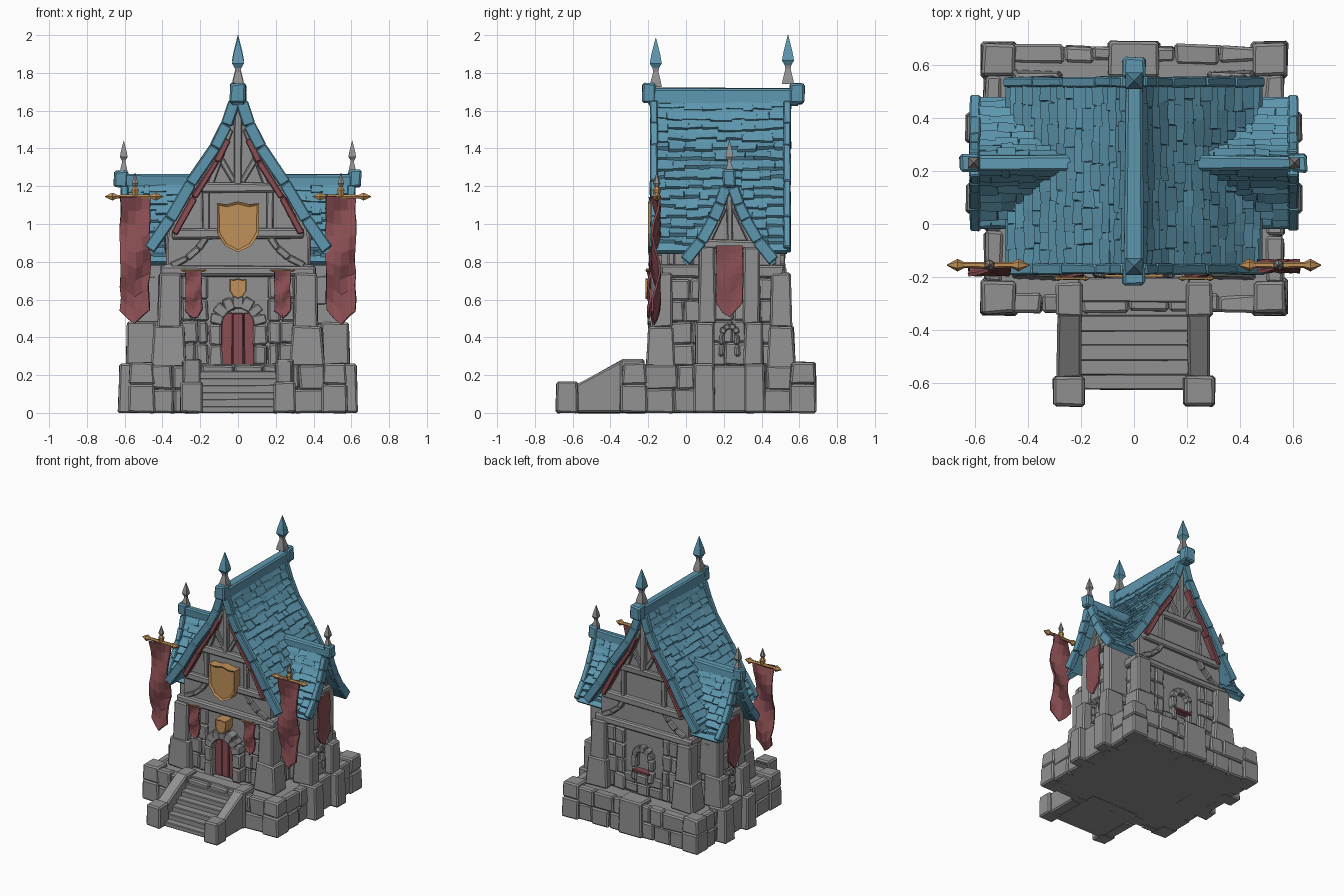
import bpy, bmesh, math, random
from mathutils import Matrix, Vector

random.seed(7)
if "Cube" in bpy.data.objects:
    bpy.data.objects.remove(bpy.data.objects["Cube"])


def material(name, rgb):
    m = bpy.data.materials.new(name)
    m.use_nodes = True
    m.diffuse_color = (*rgb, 1)
    b = m.node_tree.nodes["Principled BSDF"]
    b.inputs["Base Color"].default_value = (*rgb, 1)
    b.inputs["Roughness"].default_value = 0.9
    return m


STONE = material("grey stone", (0.29, 0.285, 0.285))
ROOF = material("blue shingle", (0.11, 0.31, 0.43))
CLOTH = material("red cloth", (0.25, 0.075, 0.085))
GOLD = material("gold", (0.53, 0.28, 0.1))
ID = Matrix()
QUADS = ((3, 2, 1, 0), (4, 5, 6, 7), (0, 1, 5, 4), (1, 2, 6, 5), (2, 3, 7, 6), (3, 0, 4, 7))


def finish(bm, name, mats, M=ID):
    bmesh.ops.recalc_face_normals(bm, faces=bm.faces[:])
    bm.transform(M)
    me = bpy.data.meshes.new(name)
    bm.to_mesh(me)
    bm.free()
    for m in mats:
        me.materials.append(m)
    ob = bpy.data.objects.new(name, me)
    bpy.context.scene.collection.objects.link(ob)
    return ob


def hexa(bm, pts, jit, bev):
    """Roughly hewn six-sided block."""
    vs = [bm.verts.new(Vector(p) + Vector([random.uniform(-jit, jit) for _ in range(3)])) for p in pts]
    fs = [bm.faces.new([vs[i] for i in q]) for q in QUADS]
    if bev:
        edges = list(dict.fromkeys(e for f in fs for e in f.edges))
        bmesh.ops.bevel(bm, geom=edges, offset=bev, segments=1, affect='EDGES', clamp_overlap=True)


def box(bm, xs, ys, zs, top=1.0, jit=0.006, bev=0.01):
    (x0, x1), (y0, y1), (z0, z1) = sorted(xs), sorted(ys), sorted(zs)
    cx, cy = (x0 + x1) / 2, (y0 + y1) / 2
    ring = [(x0, y0), (x1, y0), (x1, y1), (x0, y1)]
    pts = [(x, y, max(0, z0)) for x, y in ring]
    pts += [(cx + (x - cx) * top, cy + (y - cy) * top, z1) for x, y in ring]
    hexa(bm, pts, jit if z0 > 0.01 else jit * 0.5, bev)


def beam(bm, p, q, w, y0, y1, jit=0.004, bev=0.006):
    """Timber from p to q in the xz plane, w wide, spanning y0 to y1."""
    p, q = Vector(p), Vector(q)
    d = (q - p).normalized()
    n = Vector((-d.y, d.x)) * w / 2
    ring = [p - n, q - n, q + n, p + n]
    hexa(bm, [(v.x, y, v.y) for y in (y0, y1) for v in ring], jit, bev)


def prism(bm, half, y0, y1):
    """Solid from a half outline mirrored in x."""
    out = half + [(-x, z) for x, z in reversed(half) if x > 0]
    f = bm.faces.new([bm.verts.new((x, y0, z)) for x, z in out])
    r = bmesh.ops.extrude_face_region(bm, geom=[f], use_keep_orig=True)
    vs = [g for g in r["geom"] if isinstance(g, bmesh.types.BMVert)]
    bmesh.ops.translate(bm, verts=vs, vec=(0, y1 - y0, 0))
    return f


def lathe(bm, prof, sides, M):
    rings = [[bm.verts.new(M @ Vector((r * math.cos(a), r * math.sin(a), z)))
              for a in [math.tau * (i + 0.5) / sides for i in range(sides)]] for r, z in prof]
    for a, b in zip(rings, rings[1:]):
        for i in range(sides):
            j = (i + 1) % sides
            bm.faces.new((a[i], a[j], b[j], b[i]))
    bm.faces.new(rings[0])
    bm.faces.new(rings[-1])


def stones(bm, a, b, z0, z1, rows, n, depth):
    """Courses of random stones along an axis-aligned line."""
    along_x = abs(a[0] - b[0]) > abs(a[1] - b[1])
    for r in range(rows):
        za, zb = z0 + (z1 - z0) * r / rows, z0 + (z1 - z0) * (r + 1) / rows
        cuts = [0] + [(i + random.uniform(-0.3, 0.3)) / n for i in range(1, n)] + [1]
        for s, t in zip(cuts, cuts[1:]):
            d = depth / 2 * random.uniform(0.8, 1.25)
            if along_x:
                box(bm, (a[0] + (b[0] - a[0]) * s, a[0] + (b[0] - a[0]) * t), (a[1] - d, a[1] + d), (za, zb))
            else:
                box(bm, (a[0] - d, a[0] + d), (a[1] + (b[1] - a[1]) * s, a[1] + (b[1] - a[1]) * t), (za, zb))


def arch(bm, z0, zs, r, w, y0, y1, n=7):
    for s in (-1, 1):
        box(bm, (s * (r - w / 2), s * (r + w / 2)), (y0, y1), (z0, (z0 + zs) / 2))
        box(bm, (s * (r - w / 2), s * (r + w / 2)), (y0, y1), ((z0 + zs) / 2, zs))
    pts = [(r * math.cos(math.pi * i / n), zs + r * math.sin(math.pi * i / n)) for i in range(n + 1)]
    for p, q in zip(pts, pts[1:]):
        beam(bm, p, q, w, y0, y1)


def along(prof, t):
    seg = [math.dist(a, b) for a, b in zip(prof, prof[1:])]
    d = t * sum(seg)
    for a, b, l in zip(prof, prof[1:], seg):
        if d <= l + 1e-6:
            return a[0] + (b[0] - a[0]) * d / l, a[1] + (b[1] - a[1]) * d / l
        d -= l


def roof(name, prof, y0, y1, courses, tiles, M=ID, ends=(0, 1)):
    """Concave gable roof: boards, ragged shingles, rake boards."""
    bm = bmesh.new()
    for s in (-1, 1):
        put = lambda p, dz: (s * p[0], p[1] - dz)
        for a, b in zip(prof, prof[1:]):
            beam(bm, put(a, 0.07), put(b, 0.07), 0.035, y0 + 0.02, y1 - 0.02, 0, 0)
            for e in ends:
                ye = (y0, y0 + 0.04) if e == 0 else (y1 - 0.04, y1)
                beam(bm, put(a, 0.055), put(b, 0.055), 0.062, *ye, 0.003, 0.006)
        for c in range(courses):
            a, b = along(prof, c / courses), along(prof, min(1, (c + 1.25) / courses))
            cuts = [(i + random.uniform(-0.35, 0.35) * (0 < i < tiles)) / tiles for i in range(tiles + 1)]
            for u, v in zip(cuts, cuts[1:]):
                k = random.uniform(-0.012, 0.01)
                beam(bm, put(a, 0.05), (s * (b[0] + k / 2), b[1] - 0.022 - k), 0.02,
                     y0 + 0.03 + (y1 - y0 - 0.06) * u, y0 + 0.03 + (y1 - y0 - 0.06) * v, 0.004, 0)
    return finish(bm, name, [ROOF], M)


def banner(name, cx, w, ztop, zsh, ztip, y, wave, M=ID):
    bm = bmesh.new()
    rows, cols = 9, 4
    grid = []
    for r in range(rows + 1):
        t = r / rows
        grid.append([])
        for c in range(cols + 1):
            u = c / cols * 2 - 1
            low = zsh - (zsh - ztip) * (1 - abs(u)) + random.uniform(-0.01, 0.01)
            grid[-1].append(bm.verts.new((cx + u * w / 2 + random.uniform(-1, 1) * wave * 0.25,
                            y + wave * math.sin(t * 10 + u * 1.5), ztop + t * (low - ztop))))
    for g, h in zip(grid, grid[1:]):
        for c in range(cols):
            bm.faces.new((g[c], g[c + 1], h[c + 1], h[c]))
    finish(bm, name, [CLOTH], M).modifiers.new("thickness", 'SOLIDIFY').thickness = 0.012


def finial(name, loc, scale, tip):
    bm = bmesh.new()
    prof = [(.045, 0), (.038, .03), (.02, .08), (.024, .1), (.045, .125), (.034, .17), (.002, .26)]
    lathe(bm, prof, 4, Matrix.Translation(loc) @ Matrix.Scale(scale, 4))
    for f in bm.faces:
        f.material_index = int(f.calc_center_median().z > loc[2] + 0.105 * scale)
    finish(bm, name, [STONE, tip])


# Plinth
bm = bmesh.new()
box(bm, (-.53, .53), (-.3, .64), (0, .24), jit=0)
for y in (-.3, .64):
    stones(bm, (-.46, y), (.46, y), 0, .25, 2, 6, .06)
for s in (-1, 1):
    stones(bm, (s * .53, -.22), (s * .53, .56), 0, .25, 2, 5, .06)
    for y in (-.275, .62):
        box(bm, (s * .44, s * .58), (y - .07, y + .07), (0, .15), .98)
        box(bm, (s * .445, s * .575), (y - .065, y + .065), (.15, .265), .93)
box(bm, (-.1, .1), (.55, .69), (0, .27), .95)
finish(bm, "plinth", [STONE])

# Stairs with sloped side walls and end posts
bm = bmesh.new()
for i in range(7):
    box(bm, (-.21, .21), (-.625 + i * .055, -.2), (0, .037 * (i + 1)), jit=.004, bev=.005)
for s in (-1, 1):
    side = [(-.58, 0), (-.24, 0), (-.24, .28), (-.58, .15)]
    slope = [(-.58, 0), (-.34, 0), (-.34, .28), (-.58, .15)]
    hexa(bm, [(s * x, y, z) for x in (.2, .29) for y, z in slope], .004, .01)
    box(bm, (s * .195, s * .295), (-.35, -.22), (0, .283))
    box(bm, (s * .185, s * .305), (-.69, -.57), (0, .165), .95)
finish(bm, "stairs", [STONE])

# Main hall walls
MAIN = [(.02, 1.7), (.06, 1.58), (.12, 1.46), (.25, 1.27), (.36, 1.08), (.47, .92)]
bm = bmesh.new()
prism(bm, [(0, 1.6)] + [(x, z - .08) for x, z in MAIN[1:5]] + [(.37, .9), (.37, .2)], -.13, .5)
for s in (-1, 1):
    stones(bm, (s * .37, -.1), (s * .37, .47), .25, .71, 4, 5, .05)
    box(bm, (s * .34, s * .41), (-.15, .52), (.72, .785))
    for y in (-.08, .02, .36, .46):
        box(bm, (s * .35, s * .385), (y - .02, y + .02), (.78, .96))
finish(bm, "hall_walls", [STONE])

# Timbered front and back facades
BACK = Matrix.Translation((0, .37, 0)) @ Matrix.Rotation(math.pi, 4, 'Z')
for side, M in (("front", ID), ("back", BACK)):
    bm, trim = bmesh.new(), bmesh.new()
    for z, w in ((.75, .41), (.95, .35), (1.19, .2)):
        box(bm, (-w, w), (-.165, -.12), (z - .028, z + .028))
    beam(bm, (0, 1.2), (0, 1.62), .04, -.16, -.12)
    for s in (-1, 1):
        box(bm, (s * .27, s * .46), (-.21, -.06), (.24, .46), .85)
        box(bm, (s * .295, s * .425), (-.19, -.07), (.45, .74), .88)
        beam(bm, (s * .15, 1.2), (s * .04, 1.5), .03, -.155, -.12)
        beam(bm, (s * .02, 1.22), (s * .1, 1.36), .03, -.15, -.12)
        beam(bm, (s * .17, .96), (s * .17, 1.18), .035, -.155, -.12)
        curve = [(.33 - .18 * math.sin(a), .77 + .16 * (1 - math.cos(a))) for a in (1.57, 1.2, .8, .4)]
        curve = [(.35, .78), (.27, .82), (.21, .87), (.17, .93)]
        for p, q in zip(curve, curve[1:]):
            beam(bm, (s * p[0], p[1]), (s * q[0], q[1]), .035, -.155, -.12)
        for a, b in zip(MAIN[1:], MAIN[2:5]):
            beam(trim, (s * a[0] * .93, a[1] - .13), (s * b[0] * .93, b[1] - .13), .034, -.178, -.13)
        stones(bm, (s * .16, -.135), (s * .3, -.135), .25, .72, 4, 2, .04)
    if side == "front":
        arch(bm, .25, .47, .118, .07, -.2, -.11)
    else:
        stones(bm, (-.16, -.13), (.16, -.13), .25, .4, 2, 3, .05)
        arch(bm, .36, .54, .07, .045, -.17, -.11, 5)
        box(trim, (-.07, .07), (-.185, -.13), (.425, .445), jit=.002, bev=.004)
    finish(bm, side + "_facade", [STONE], M)
    finish(trim, side + "_gable_trim", [CLOTH], M)

# Door, shield and keystone emblem
bm = bmesh.new()
for x in (-.058, 0, .058):
    box(bm, (x - .028, x + .028), (-.155, -.12), (.25, .53), jit=.002, bev=.004)
finish(bm, "door", [CLOTH])
for name, k, zc in (("shield", 1, 1.12), ("door_emblem", .4, .712)):
    bm = bmesh.new()
    half = [(0, 0), (.06, -.015), (.11, -.01), (.11, -.17), (.07, -.235), (0, -.27)]
    f = prism(bm, [(x * k, zc + z * k) for x, z in half], -.2 - .015 * (k < 1), -.13)
    bmesh.ops.recalc_face_normals(bm, faces=bm.faces[:])
    bmesh.ops.inset_individual(bm, faces=[f], thickness=.014 * k, depth=-.01 * k)
    finish(bm, name, [GOLD])

# Main roof, ridge and finials
roof("main_roof", MAIN, -.19, .555, 15, 9)
bm = bmesh.new()
box(bm, (-.035, .035), (-.2, .6), (1.63, 1.722), .95)
for y in (-.195, .59):
    box(bm, (-.043, .043), (y - .037, y + .037), (1.635, 1.745))
finish(bm, "main_ridge", [ROOF])
for n, y, z in (("front", -.16, 1.725), ("back", .54, 1.74)):
    finial(n + "_finial", (0, y, z), 1, ROOF)

# Side wings, built facing forward and turned outward
WING = [(.02, 1.25), (.05, 1.16), (.085, 1.08), (.15, .965), (.235, .86)]
for side, s in (("left", 1), ("right", -1)):
    M = Matrix.Translation((0, .23, 0)) @ Matrix.Rotation(s * math.pi / 2, 4, 'Z')
    bm = bmesh.new()
    prism(bm, [(0, 1.19)] + [(x, z - .06) for x, z in WING[1:4]] + [(.14, .85), (.14, 0)], -.5, -.2)
    box(bm, (-.14, .14), (-.58, -.3), (0, .25))
    stones(bm, (-.09, -.51), (.09, -.51), .25, .85, 5, 2, .04)
    box(bm, (-.17, .17), (-.54, -.48), (.87, .915))
    beam(bm, (0, .9), (0, 1.18), .03, -.53, -.49)
    arch(bm, .3, .42, .04, .03, -.55, -.5, 4)
    for t in (-1, 1):
        beam(bm, (t * .11, .9), (t * .02, 1.1), .025, -.525, -.49)
        for w, y, z0, z1 in ((.19, -.635, 0, .26), (.18, -.59, .25, .48), (.165, -.55, .47, .88)):
            box(bm, (t * .075, t * w), (y, y + .16), (z0, z1), .93)
        stones(bm, (t * .14, -.48), (t * .14, -.36), .26, .88, 4, 1, .04)
    finish(bm, side + "_wing", [STONE], M)
    roof(side + "_wing_roof", WING, -.62, -.2, 8, 5, M, ends=(0,))
    bm = bmesh.new()
    box(bm, (-.028, .028), (-.62, -.2), (1.19, 1.262))
    box(bm, (-.034, .034), (-.655, -.585), (1.195, 1.285))
    finish(bm, side + "_wing_ridge", [ROOF], M)
    finial(side + "_wing_finial", (s * .605, .23, 1.275), .64, STONE)
    banner(side + "_wing_banner", 0, .14, .885, .58, .5, -.575, .004, M)

    # Front banners on gold poles
    banner(side + "_large_banner", s * .545, .155, 1.145, .54, .47, -.165, .022)
    banner(side + "_small_banner", s * .235, .085, .75, .54, .495, -.2, .008)
    bm = bmesh.new()
    pole = [(.002, -.155), (.024, -.115), (.011, -.09), (.013, 0), (.011, .09), (.024, .115), (.002, .155)]
    turn = Matrix.Rotation(math.pi / 2, 4, 'Y')
    lathe(bm, pole, 6, Matrix.Translation((s * .55, -.155, 1.145)) @ turn)
    lathe(bm, pole, 6, Matrix.Translation((s * .235, -.205, .755)) @ turn @ Matrix.Scale(.45, 4))
    lathe(bm, [(.014, 0), (.022, .04), (.01, .06)], 6, Matrix.Translation((s * .545, -.155, 1.14)))
    finish(bm, side + "_banner_poles", [GOLD])
    bm = bmesh.new()
    lathe(bm, [(.01, 0), (.02, .02), (.002, .075)], 6, Matrix.Translation((s * .545, -.155, 1.195)))
    finish(bm, side + "_pole_tip", [STONE])
